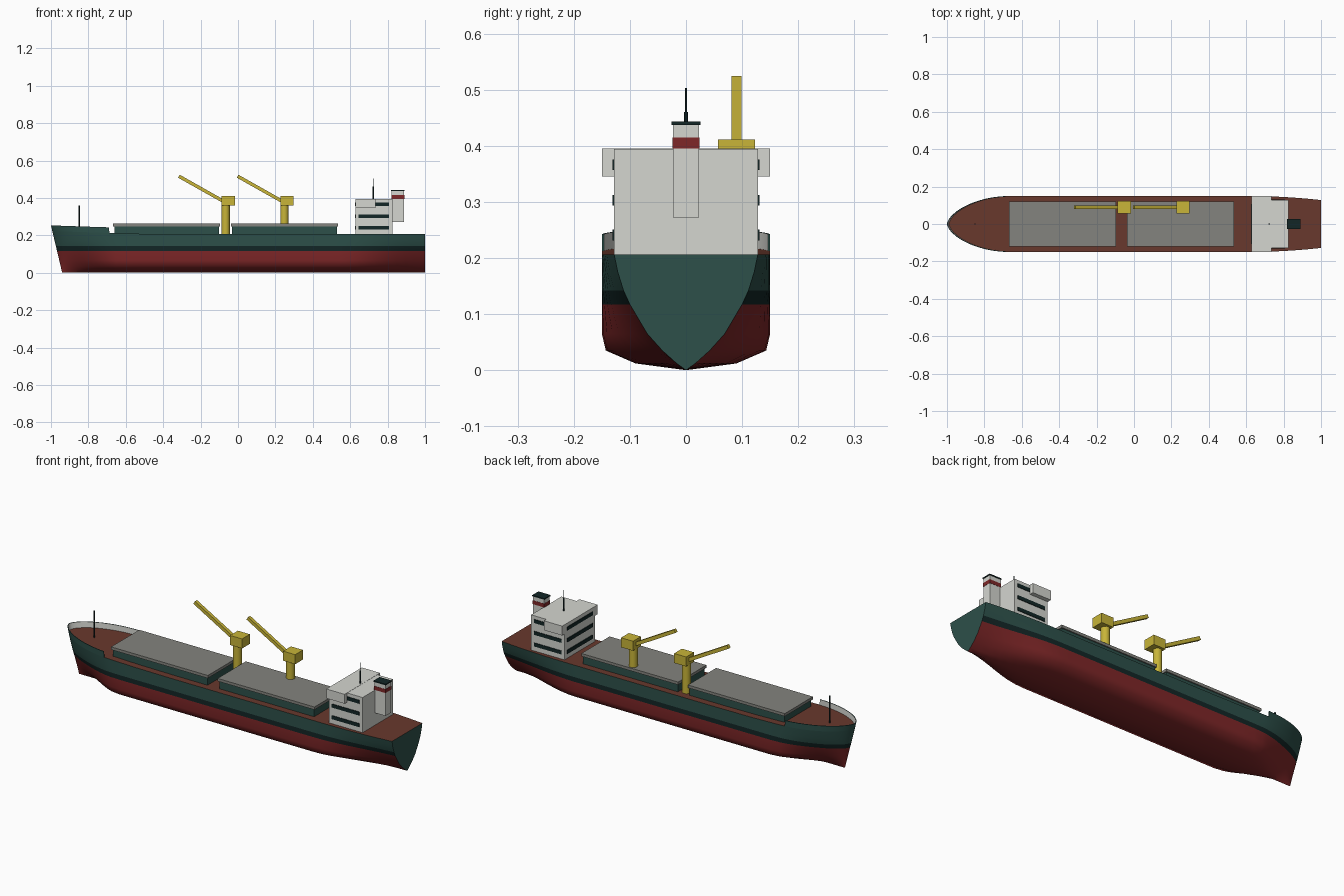
import bpy, bmesh, math
from mathutils import Vector

if "Cube" in bpy.data.objects:
    bpy.data.objects.remove(bpy.data.objects["Cube"])


def mat(name, rgb):
    m = bpy.data.materials.new(name)
    m.diffuse_color = (*rgb, 1)
    m.use_nodes = True
    m.node_tree.nodes["Principled BSDF"].inputs["Base Color"].default_value = m.diffuse_color
    return m


GREEN = mat("hull green", (0.026, 0.08, 0.068))
RED = mat("bottom red", (0.21, 0.02, 0.021))
DARK = mat("dark trim", (0.006, 0.019, 0.019))
DECK = mat("deck brown", (0.14, 0.04, 0.026))
WHITE = mat("off white", (0.66, 0.67, 0.63))
GREY = mat("hatch grey", (0.23, 0.23, 0.21))
YELLOW = mat("crane yellow", (0.58, 0.46, 0.04))


def finish(bm, name, mats, smooth=None):
    bmesh.ops.recalc_face_normals(bm, faces=bm.faces)
    me = bpy.data.meshes.new(name)
    bm.to_mesh(me)
    bm.free()
    ob = bpy.data.objects.new(name, me)
    bpy.context.collection.objects.link(ob)
    for m in mats:
        me.materials.append(m)
    if smooth:
        bpy.ops.object.select_all(action='DESELECT')
        ob.select_set(True)
        bpy.context.view_layer.objects.active = ob
        bpy.ops.object.shade_smooth_by_angle(angle=math.radians(smooth))
    return ob


def box(name, x, y, z, m):
    """Box from (min, max) ranges."""
    bm = bmesh.new()
    bmesh.ops.create_cube(bm, size=1)
    for v in bm.verts:
        v.co = [(r[0] + r[1]) / 2 + c * (r[1] - r[0]) for r, c in zip((x, y, z), v.co)]
    return finish(bm, name, [m])


def rod(name, x, y, z0, z1, r, m, sides=12):
    bm = bmesh.new()
    bmesh.ops.create_cone(bm, cap_ends=True, segments=sides, radius1=r, radius2=r, depth=z1 - z0)
    bmesh.ops.translate(bm, verts=bm.verts, vec=(x, y, (z0 + z1) / 2))
    return finish(bm, name, [m], 40)


# Hull shape: full midship section blended into V sections at both ends
LEVELS = [0, 0.012, 0.035, 0.065, 0.117, 0.142, 0.175]
MID = [0, 0.6, 0.953, 1, 1, 1, 1, 1]
VEE = [0, 0.13, 0.33, 0.54, 0.78, 0.87, 0.95, 1]


def deck_z(s):
    return 0.206 + 0.017 * max(0, (-s - 0.4) / 0.6) ** 1.3


def plan(s):
    if s < -0.66:
        return 0.15 * max(0, 1 - ((-0.66 - s) / 0.34) ** 2) ** 0.62
    return 0.15 - 0.022 * max(0, (s - 0.6) / 0.4) ** 2


def vee_weight(s):
    t = (-s - 0.6) / 0.34 if s < 0 else (s - 0.55) / 0.45
    t = min(1, max(0, t))
    return t * t * (3 - 2 * t)


def stem(s, z):
    """Raked bow: lower points move aft near the stem."""
    return s + 0.06 * (1 - z / 0.253) * max(0, (-s - 0.6) / 0.4)


bow = [-1 + 0.31 * (1 - math.cos(math.pi / 2 * i / 14)) for i in range(15)]
stations = bow + [-0.66, -0.6, -0.5, -0.3, 0, 0.3, 0.5] + [0.55 + 0.05 * i for i in range(10)]

bm = bmesh.new()
rings = []
for s in stations:
    w = vee_weight(s)
    half = [(plan(s) * (a + (b - a) * w), z)
            for a, b, z in zip(MID, VEE, LEVELS + [deck_z(s)])]
    pts = [(-y, z) for y, z in reversed(half)] + half[1:]
    rings.append([bm.verts.new((stem(s, z), y, z)) for y, z in pts])
for a, b in zip(rings, rings[1:]):
    for i in range(len(a) - 1):
        f = bm.faces.new((a[i], a[i + 1], b[i + 1], b[i]))
        h = f.calc_center_median().z
        f.material_index = 1 if h < 0.116 else 2 if h < 0.1421 else 0
    bm.faces.new((a[0], b[0], b[-1], a[-1])).material_index = 3
bm.faces.new(rings[-1])
bmesh.ops.remove_doubles(bm, verts=bm.verts, dist=1e-5)
bmesh.ops.dissolve_degenerate(bm, edges=bm.edges, dist=1e-6)
finish(bm, "hull", [GREEN, RED, DARK, DECK], 60)

# Bow bulwark: green outside and rim, off white inside
bm = bmesh.new()
rows = []
path = [(s, -1) for s in reversed(bow)] + [(s, 1) for s in bow[1:]]
for s, side in path:
    z0 = deck_z(s)
    z1 = z0 + 0.03
    y = plan(s)
    n = Vector(((s + 0.69) * 0.5, y)).normalized() * 0.0035
    row = [(stem(s, z0), y, z0), (stem(s, z1), y, z1),
           (stem(s, z1) - n.x, y - n.y, z1), (stem(s, z0) - n.x, y - n.y, z0)]
    rows.append([bm.verts.new((px, side * max(0, py), pz)) for px, py, pz in row])
for a, b in zip(rows, rows[1:]):
    for i in range(3):
        bm.faces.new((a[i], a[i + 1], b[i + 1], b[i])).material_index = int(i == 2)
for r in (rows[0], rows[-1]):
    bm.faces.new(r)
finish(bm, "bow_bulwark", [GREEN, WHITE], 40)

# Cargo hatches
for i, (x0, x1) in enumerate([(-0.667, -0.095), (-0.037, 0.535)], 1):
    box(f"hatch_coaming_{i}", (x0 + 0.006, x1 - 0.006), (-0.113, 0.113), (0.2, 0.248), GREEN)
    box(f"hatch_cover_{i}", (x0, x1), (-0.119, 0.119), (0.247, 0.262), GREY)

# Deck cranes
for i, x in enumerate([-0.066, 0.248], 1):
    rod(f"crane_pedestal_{i}", x, 0.09, 0.2, 0.365, 0.022, YELLOW)
    box(f"crane_cab_{i}", (x - 0.021, x + 0.05), (0.057, 0.123), (0.36, 0.411), YELLOW)
    a, b = Vector((x - 0.005, 0.09, 0.378)), Vector((x - 0.25, 0.09, 0.516))
    jib = box(f"crane_jib_{i}", (0, (b - a).length), (-0.009, 0.009), (-0.009, 0.009), YELLOW)
    jib.location = a
    jib.rotation_euler = (0, math.atan2(-(b - a).z, (b - a).x), 0)

# Deckhouse and bridge with wings
box("deckhouse", (0.629, 0.826), (-0.128, 0.128), (0.2, 0.394), WHITE)
box("bridge_wings", (0.627, 0.735), (-0.15, 0.15), (0.345, 0.395), WHITE)
for i, z in enumerate([0.241, 0.303, 0.366], 1):
    zr = (z - 0.0095, z + 0.0095)
    for side, name in ((-1, "front"), (1, "back")):
        y = sorted((side * 0.126, side * 0.131))
        box(f"side_windows_{name}_{i}", (0.645, 0.808), y, zr, DARK)
    box(f"forward_windows_{i}", (0.6245, 0.63), (-0.108, 0.108), zr, DARK)

# Funnel
box("funnel", (0.822, 0.888), (-0.0235, 0.0235), (0.272, 0.439), WHITE)
box("funnel_band", (0.821, 0.889), (-0.0245, 0.0245), (0.395, 0.415), RED)
box("funnel_cap", (0.819, 0.891), (-0.026, 0.026), (0.437, 0.443), DARK)

# Masts
rod("bow_mast", -0.85, 0, 0.205, 0.36, 0.004, DARK, 8)
rod("bridge_mast_base", 0.723, 0, 0.39, 0.46, 0.004, DARK, 8)
rod("bridge_mast_top", 0.723, 0, 0.455, 0.503, 0.0022, DARK, 8)
